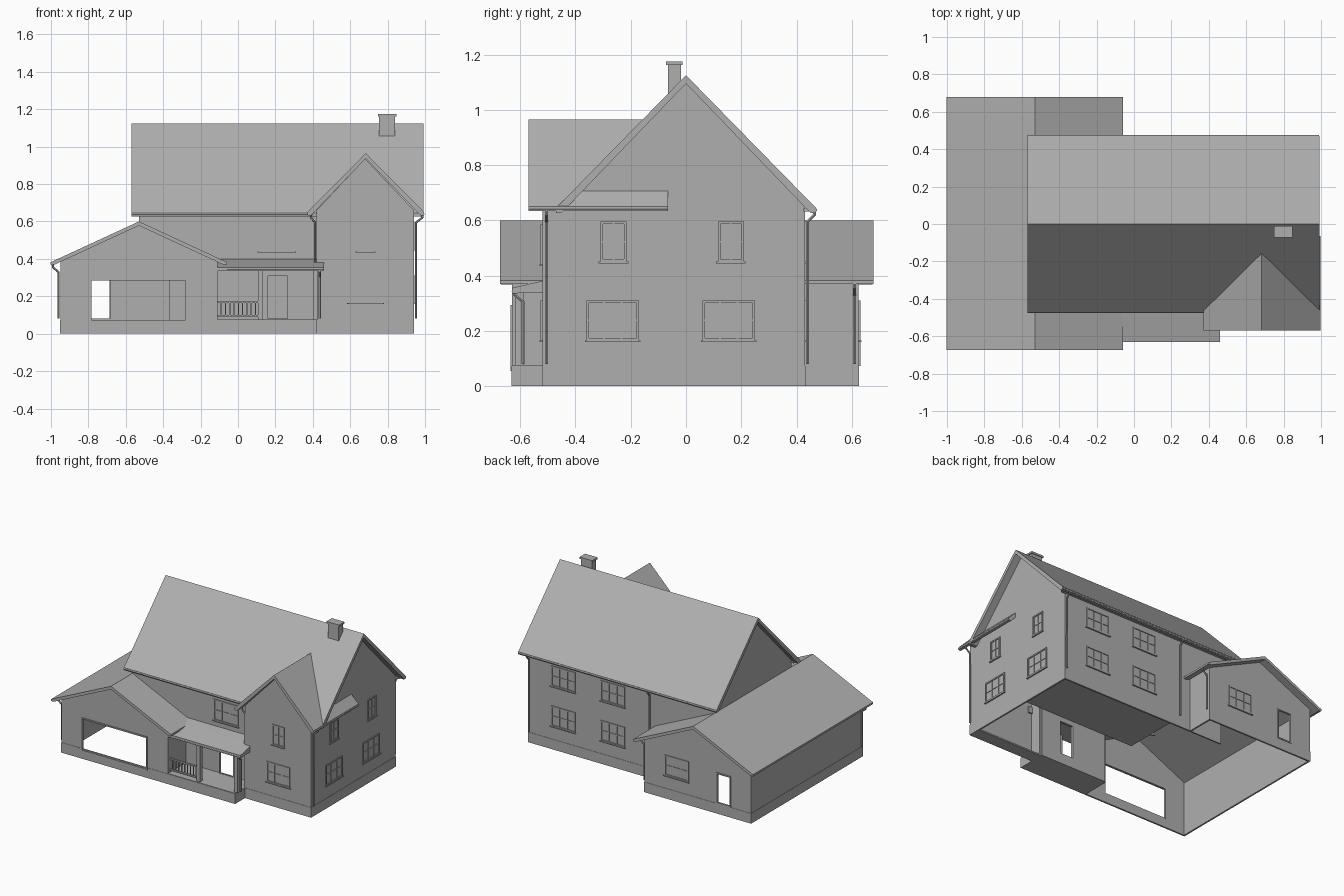
import bpy, bmesh
from mathutils import Matrix

if "Cube" in bpy.data.objects:
    bpy.data.objects.remove(bpy.data.objects["Cube"])

AX = {'x': Matrix(((0, 0, 1), (1, 0, 0), (0, 1, 0))),    # profile (y, z) along x
      'y': Matrix(((1, 0, 0), (0, 0, -1), (0, 1, 0))),   # profile (x, z) along y
      'z': Matrix.Identity(3)}                           # profile (x, y) along z
GREY = bpy.data.materials.new("mid_grey")
GREY.diffuse_color = (0.43, 0.43, 0.43, 1)
GREY.use_nodes = True
GREY.node_tree.nodes["Principled BSDF"].inputs["Base Color"].default_value = GREY.diffuse_color


def to_mesh(name, cu, mat):
    tmp = bpy.data.objects.new(name + "_tmp", cu)
    bpy.context.collection.objects.link(tmp)
    dg = bpy.context.evaluated_depsgraph_get()
    me = bpy.data.meshes.new_from_object(tmp.evaluated_get(dg))
    bpy.data.objects.remove(tmp)
    me.transform(mat)
    bm = bmesh.new()
    bm.from_mesh(me)
    bmesh.ops.remove_doubles(bm, verts=bm.verts, dist=1e-5)
    bmesh.ops.recalc_face_normals(bm, faces=bm.faces)
    for f in bm.faces:
        f.smooth = False
        f.material_index = 0
    bm.to_mesh(me)
    bm.free()
    me.name = name
    me.materials.clear()
    me.materials.append(GREY)
    ob = bpy.data.objects.new(name, me)
    bpy.context.collection.objects.link(ob)
    return ob


def prism(name, axis, a, b, pts, holes=()):
    """Extrude a flat outline with holes along an axis from a to b."""
    cu = bpy.data.curves.new(name, 'CURVE')
    cu.dimensions = '2D'
    cu.fill_mode = 'BOTH'
    cu.extrude = abs(b - a) / 2
    for loop in [pts] + list(holes):
        sp = cu.splines.new('POLY')
        sp.points.add(len(loop) - 1)
        for p, (u, v) in zip(sp.points, loop):
            p.co = (u, v, 0, 1)
        sp.use_cyclic_u = True
    m = AX[axis].to_4x4()
    m.translation["xyz".index(axis)] = (a + b) / 2
    return to_mesh(name, cu, m)


def rect(u0, u1, v0, v1):
    return [(u0, v0), (u1, v0), (u1, v1), (u0, v1)]


def box(name, x0, x1, y0, y1, z0, z1):
    return prism(name, 'z', z0, z1, rect(x0, x1, y0, y1))


def pipe(name, pts, r=0.007):
    cu = bpy.data.curves.new(name, 'CURVE')
    cu.dimensions = '3D'
    cu.bevel_depth = r
    cu.bevel_resolution = 1
    cu.use_fill_caps = True
    sp = cu.splines.new('POLY')
    sp.points.add(len(pts) - 1)
    for p, c in zip(sp.points, pts):
        p.co = (*c, 1)
    return to_mesh(name, cu, Matrix.Identity(4))


def frame(name, axis, p, s, u0, u1, v0, v1, w=0.009):
    prism(name, axis, p, p + s * 0.006, rect(u0, u1, v0, v1), [rect(u0 + w, u1 - w, v0 + w, v1 - w)])


def window(name, axis, p, s, u0, u1, v0, v1, n):
    """Frame, n columns of panes with a cross rail, and a sill; s is the outward sign."""
    frame(name + "_frame", axis, p, s, u0, u1, v0, v1)
    for i in range(1, n):
        u = u0 + (u1 - u0) * i / n
        prism(name + "_mullion", axis, p, p + s * 0.004, rect(u - .003, u + .003, v0, v1))
    v = v0 + (v1 - v0) * 0.5
    prism(name + "_rail", axis, p, p + s * 0.004, rect(u0, u1, v - .003, v + .003))
    prism(name + "_sill", axis, p, p + s * 0.01, rect(u0 - .006, u1 + .006, v0 - .006, v0))


def gable_roof(name, axis, a, b, c, half, ridge, eave, t):
    prism(name, axis, a, b, [(c - half, eave), (c, ridge), (c + half, eave),
                             (c + half, eave - t * .6), (c + half - .02, eave - t * .6),
                             (c, ridge - t), (c - half + .02, eave - t * .6), (c - half, eave - t * .6)])


T = 0.01
# Main house walls; the left gable wall stands above the garage roof
prism("right_wall", 'x', .94 - T, .94,
      [(-.52, 0), (.43, 0), (.43, .66), (0, 1.1), (-.43, .66), (-.52, .645)])
prism("left_gable_wall", 'x', -.53, -.53 + T, [(-.43, .56), (.43, .56), (.43, .66), (0, 1.1), (-.43, .66)])
prism("front_wall", 'y', -.43, -.43 + T,
      [(-.11, .0), (.42, .0), (.42, .62), (.94, .62), (.94, .655), (-.53, .655), (-.53, .5), (-.11, .36)],
      [rect(.16, .265, .075, .31)])
prism("back_wall", 'y', .43 - T, .43,
      [(-.37, 0), (.94, 0), (.94, .655), (-.53, .655), (-.53, .5), (-.37, .5)])
box("ground_floor_ceiling", -.33, .93, -.42, .42, .345, .355)

# Front bay
prism("bay_front_wall", 'y', -.52, -.52 + T, [(.42, 0), (.94, 0), (.94, .66), (.68, .935), (.42, .66)])
prism("bay_left_wall", 'x', .42, .42 + T, rect(-.52, -.43, 0, .65))
box("bay_floor", .42, .94, -.52, -.43, 0, .01)

# Garage wing
gar = [(-.95, 0), (-.11, 0), (-.11, .385), (-.53, .585), (-.95, .385)]
prism("garage_front_wall", 'y', -.63, -.63 + T, gar, [rect(-.785, -.28, .062, .285)])
prism("garage_back_wall", 'y', .625 - T, .625, gar, [rect(-.785, -.685, .08, .285)])
prism("garage_left_wall", 'x', -.95, -.95 + T, rect(-.63, .625, 0, .385))
for y0, y1 in ((-.63, -.43), (.43, .625)):
    prism("garage_right_wall", 'x', -.11 - T, -.11, rect(y0, y1, 0, .39))
frame("garage_opening_frame", 'y', -.63, -1, -.793, -.272, .054, .293)
frame("garage_back_door_frame", 'y', .625, 1, -.793, -.677, .072, .293)
frame("front_door_frame", 'y', -.43, -1, .152, .273, .072, .318)

# Foundation band
prism("foundation", 'z', 0, .072,
      [(-.952, -.632), (.42, -.632), (.42, -.522), (.942, -.522), (.942, .432),
       (-.108, .432), (-.108, .627), (-.952, .627)],
      [[(-.945, -.625), (.412, -.625), (.412, -.515), (.935, -.515), (.935, .425),
        (-.115, .425), (-.115, .62), (-.945, .62)]])

# Roofs
gable_roof("main_roof", 'x', -.57, .993, 0, .47, 1.125, .645, .03)
gable_roof("bay_roof", 'y', -.57, -.065, .683, .312, .965, .65, .028)
gable_roof("garage_roof", 'y', -.673, .678, -.53, .472, .6, .382, .022)
prism("porch_roof", 'x', -.11, .46, [(-.63, .355), (-.5, .385), (-.5, .34), (-.63, .335)])
prism("porch_roof_inner", 'x', -.11, .42, [(-.5, .385), (-.43, .4), (-.43, .34), (-.5, .34)])

# Soffits closing the eaves
for s in (-1, 1):
    box("main_soffit", -.55, .97 if s > 0 else .4, *sorted((s * .425, s * .465)), .632, .642)

# Chimney
box("chimney", .755, .84, -.066, -.018, 1.04, 1.165)
box("chimney_cap", .748, .847, -.073, -.012, 1.162, 1.175)

# Porch slab, posts and railing
box("porch_slab", -.11, .42, -.63, -.43, .0, .075)
for x in (.12, .415):
    box("porch_post", x - .014, x + .014, -.617, -.589, .075, .34)
for z in (.095, .17):
    box("porch_rail", -.11, .11, -.609, -.597, z - .005, z + .005)
for i in range(9):
    x = -.09 + i * .023
    box("porch_baluster", x - .003, x + .003, -.606, -.6, .095, .17)

# Windows: right side
window("right_upper_window_a", 'x', .94, 1, -.31, -.215, .45, .595, 2)
window("right_upper_window_b", 'x', .94, 1, .115, .21, .45, .595, 2)
window("right_lower_window_a", 'x', .94, 1, -.36, -.17, .165, .31, 3)
window("right_lower_window_b", 'x', .94, 1, .06, .25, .165, .31, 3)
# Windows: front and back
window("bay_upper_window", 'y', -.52, -1, .635, .73, .44, .585, 2)
window("bay_lower_window", 'y', -.52, -1, .59, .775, .165, .31, 3)
window("front_upper_window", 'y', -.43, -1, .11, .305, .44, .59, 3)
for x in (.57, .18):
    for z in (.165, .45):
        window("back_window", 'y', .43, 1, x, x + .19, z, z + .145, 3)
window("garage_back_window", 'y', .625, 1, -.46, -.27, .165, .31, 3)

# Gutters
pipe("back_gutter", [(-.57, .468, .637), (.99, .468, .637)])
pipe("front_gutter", [(-.57, -.468, .637), (.4, -.468, .637)])
pipe("bay_right_gutter", [(.99, -.57, .64), (.99, -.065, .64)])
pipe("garage_left_gutter", [(-.993, -.67, .374), (-.993, .675, .374)])
pipe("porch_gutter", [(-.06, -.624, .343), (.46, -.624, .343)])

# Downpipes: (foot x, y), (gutter x, y), gutter height
for (x, y), (gx, gy), z in (((.952, -.505), (.985, -.505), .635), ((.93, .44), (.93, .465), .635),
                            ((-.02, .44), (-.02, .465), .635), ((.412, -.51), (.39, -.51), .635),
                            ((-.96, -.61), (-.99, -.61), .37), ((-.098, .61), (-.065, .61), .37),
                            ((.437, -.59), (.437, -.62), .345)):
    pipe("downpipe", [(gx, gy, z), (gx, gy, z - .015), (x, y, z - .04), (x, y, .08)], .006)
